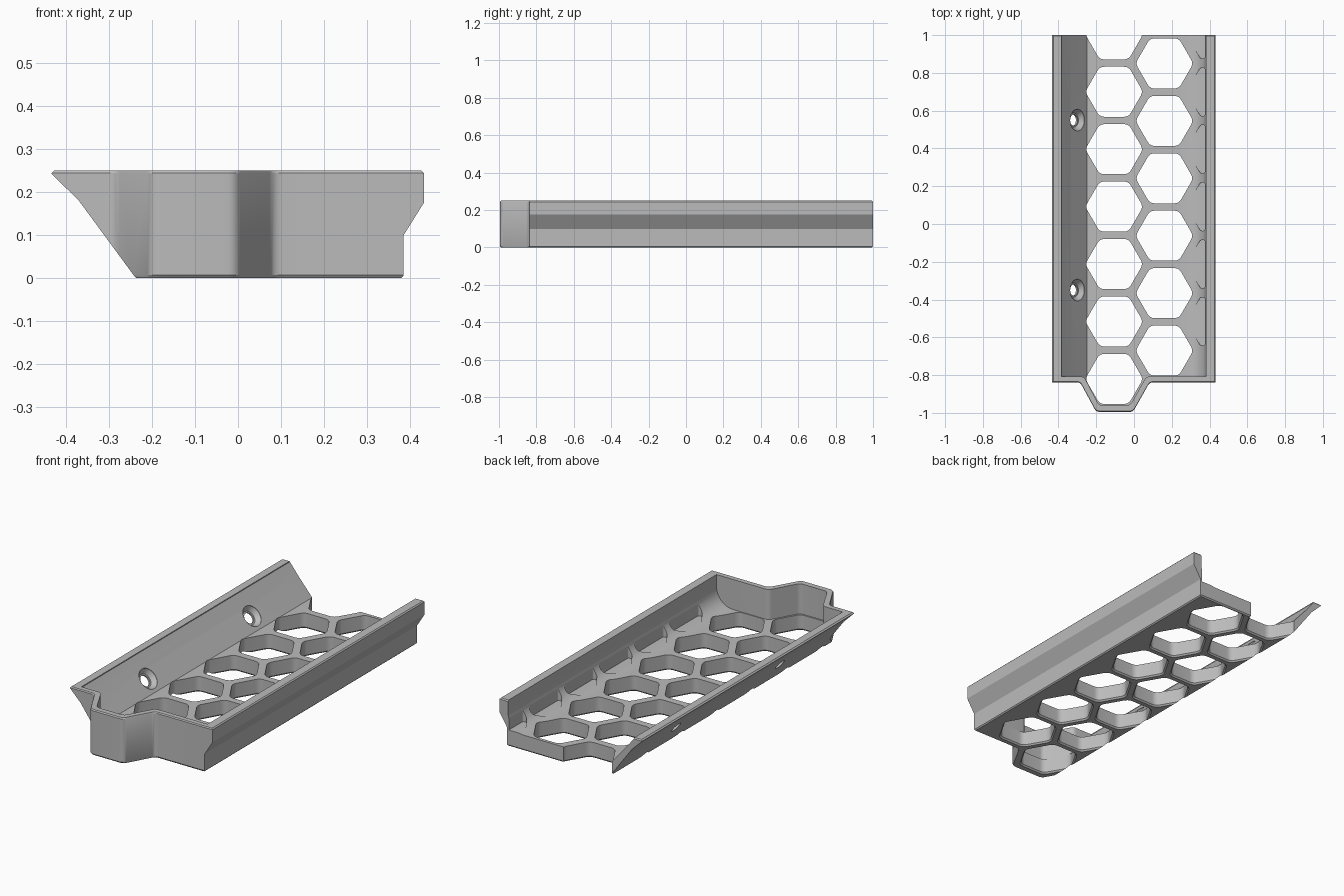
import bpy, bmesh, math
from mathutils import Vector

cube = bpy.data.objects.get("Cube")
if cube:
    bpy.data.objects.remove(cube, do_unlink=True)

grey = bpy.data.materials.new("plain_grey")
grey.use_nodes = True
colour = (0.5, 0.5, 0.5, 1)
grey.diffuse_color = colour
grey.node_tree.nodes["Principled BSDF"].inputs["Base Color"].default_value = colour


def rounded(points, cut, steps=5):
    """Round every corner of a polygon, starting `cut` away from it."""
    result = []
    pts = [Vector(p) for p in points]
    for i, p in enumerate(pts):
        a = p + (pts[i - 1] - p).normalized() * cut
        b = p + (pts[(i + 1) % len(pts)] - p).normalized() * cut
        for k in range(steps + 1):
            t = k / steps
            result.append(a * (1 - t) ** 2 + p * 2 * t * (1 - t) + b * t * t)
    return result


def loft(name, rings):
    """Closed solid through matching rings of 3D points."""
    bm = bmesh.new()
    loops = [[bm.verts.new(p) for p in ring] for ring in rings]
    n = len(loops[0])
    for low, high in zip(loops, loops[1:]):
        for i in range(n):
            j = (i + 1) % n
            bm.faces.new((low[i], low[j], high[j], high[i]))
    bm.faces.new(loops[0][::-1])
    bm.faces.new(loops[-1])
    bmesh.ops.recalc_face_normals(bm, faces=bm.faces)
    mesh = bpy.data.meshes.new(name)
    bm.to_mesh(mesh)
    bm.free()
    mesh.materials.append(grey)
    obj = bpy.data.objects.new(name, mesh)
    bpy.context.collection.objects.link(obj)
    return obj


def upright(name, outline, levels):
    """Plan outline lofted through (z, x scale, y scale, centre) levels."""
    return loft(name, [[(cx + x * sx, cy + y * sy, z) for x, y in outline]
                       for z, sx, sy, (cx, cy) in levels])


def along_y(name, profile, y0, y1):
    return loft(name, [[(x, y, z) for x, z in profile] for y in (y0, y1)])


def combine(target, tool, operation):
    mod = target.modifiers.new(operation.lower(), 'BOOLEAN')
    mod.operation, mod.object, mod.solver = operation, tool, 'EXACT'
    bpy.context.view_layer.objects.active = target
    bpy.ops.object.modifier_apply(modifier=mod.name)
    bpy.data.objects.remove(tool, do_unlink=True)


FLOOR = 0.085
PITCH = 0.304
ORIGIN = (0, 0)
LEFT_X, RIGHT_X = -0.105, 0.161

# outer body: long profile trimmed by a plan with a hexagonal nose
body = along_y("tray", [
    (-0.427, 0.25), (-0.434, 0.243), (-0.37, 0.18), (-0.242, 0.006), (-0.236, 0),
    (0.379, 0), (0.385, 0.006), (0.385, 0.1), (0.432, 0.175), (0.432, 0.244),
    (0.426, 0.25)], -1.2, 1.2)
plan = rounded([(-0.6, 1), (-0.6, -0.838), (-0.285, -0.838), (-0.2, -0.995),
                (-0.005, -0.995), (0.083, -0.838), (0.6, -0.838), (0.6, 1)], 0.02)
trim = upright("plan_trim", plan, [(-0.001, 1, 0.993, ORIGIN), (0.007, 1, 1, ORIGIN),
                                  (0.244, 1, 1, ORIGIN), (0.251, 1, 0.994, ORIGIN)])
combine(body, trim, 'INTERSECT')

# inside space: sloped left wall, curved right wall, open back
curve = [(0.28 + 0.1 * math.sin(a), FLOOR + 0.1 - 0.1 * math.cos(a))
         for a in [math.pi / 2 * k / 12 for k in range(13)]]
cavity = along_y("cavity", [(-0.385, 0.3), (-0.385, 0.245), (-0.333, 0.18),
                            (-0.25, FLOOR)] + curve + [(0.38, 0.3)], -1.2, 1.2)
inner = rounded([(-0.6, 1.1), (-0.6, -0.807), (-0.265, -0.807), (-0.185, -0.96),
                 (-0.02, -0.96), (0.065, -0.807), (0.6, -0.807), (0.6, 1.1)], 0.02)
combine(cavity, upright("cavity_plan", inner, [(0.01, 1, 1, ORIGIN), (0.4, 1, 1, ORIGIN)]),
        'INTERSECT')
combine(body, cavity, 'DIFFERENCE')

# hexagonal floor holes, flared underneath
R = 0.153
hexagon = rounded([(R * math.cos(math.pi * k / 3), R * math.sin(math.pi * k / 3))
                   for k in range(6)], 0.025)
for x, y, count in ((LEFT_X, -0.82, 7), (RIGHT_X, -0.67, 6)):
    for row in range(count):
        c = (x, y + row * PITCH)
        hole = upright("hole_cutter", hexagon, [(-0.01, 1.12, 1.12, c),
                                                (0.008, 1, 1, c), (0.24, 1, 1, c)])
        combine(body, hole, 'DIFFERENCE')

# half-hexagon pockets in the curved right wall
half_hex = rounded([(0.375, 0.128), (0.375, -0.128), (0.352, -0.128),
                    (0.278, 0), (0.352, 0.128)], 0.01)
for row in range(1, 7):
    c = (0, -0.82 + row * PITCH)
    pocket = upright("pocket_cutter", half_hex,
                     [(FLOOR + 0.004, 1, 1, c), (0.24, 1, 1, c)])
    combine(body, pocket, 'DIFFERENCE')

# countersunk screw holes through the sloped left wall
axis = Vector((0.095, 0, 0.083)).normalized()
side = Vector((0, 1, 0))
up = axis.cross(side)
for y in (0.55, -0.35):
    centre = Vector((-0.3, y, 0.142))
    rings = []
    for depth, radius in ((-0.15, 0.03), (-0.025, 0.03), (-0.025, 0.038),
                          (-0.002, 0.058), (0.05, 0.058)):
        rings.append([centre + axis * depth + radius * (side * math.cos(a) + up * math.sin(a))
                      for a in [math.tau * k / 24 for k in range(24)]])
    combine(body, loft("screw_cutter", rings), 'DIFFERENCE')

# smooth curves, keep crisp edges
bpy.ops.object.select_all(action='DESELECT')
body.select_set(True)
bpy.context.view_layer.objects.active = body
bpy.ops.object.shade_smooth_by_angle(angle=math.radians(25))
